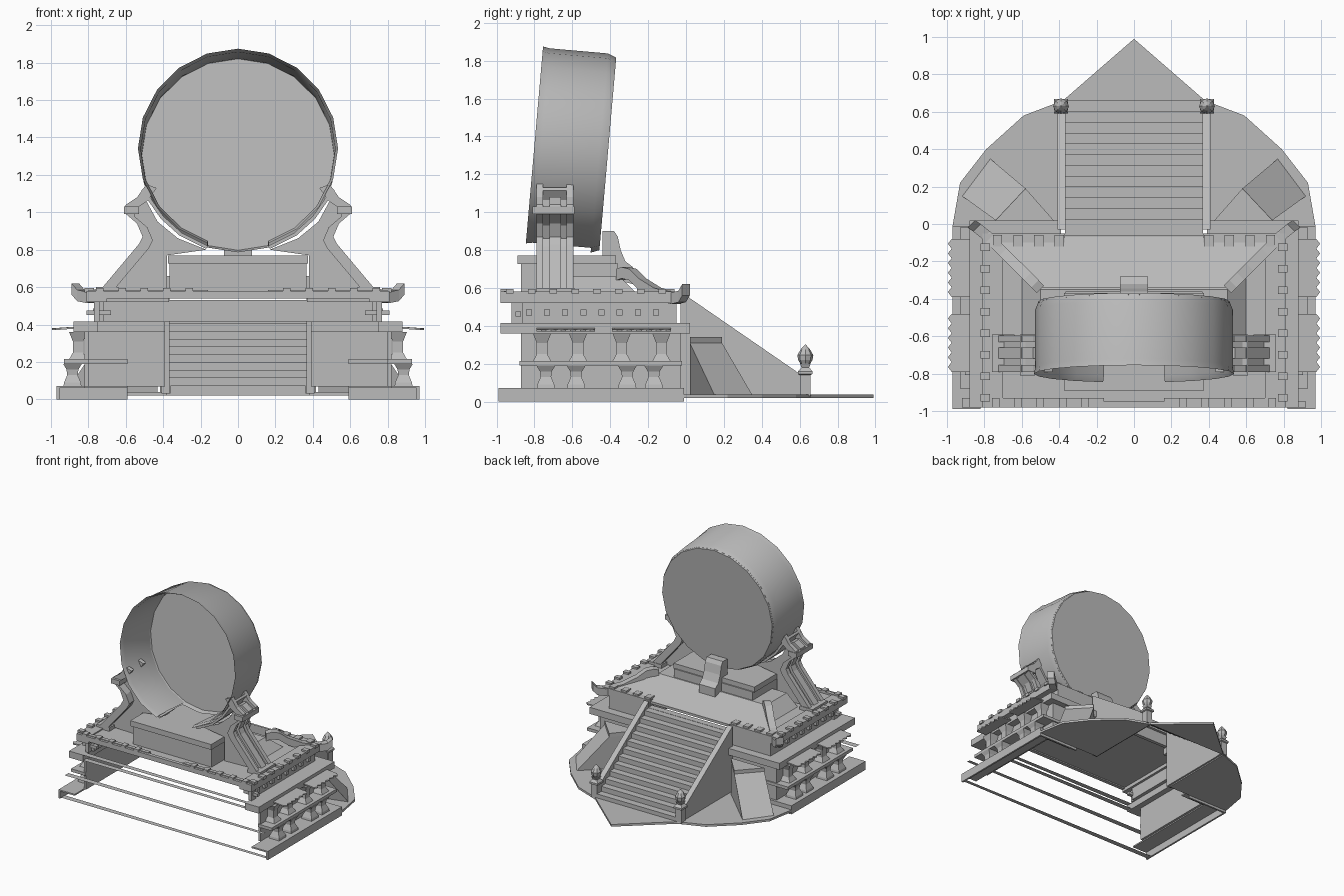
import bpy, bmesh, math
from mathutils import Matrix, Vector

if "Cube" in bpy.data.objects:
    bpy.data.objects.remove(bpy.data.objects["Cube"])

stone = bpy.data.materials.new("plain_grey")
stone.use_nodes = True
GREY = (0.5, 0.5, 0.5, 1)
stone.diffuse_color = GREY
stone.node_tree.nodes["Principled BSDF"].inputs["Base Color"].default_value = GREY
SIDES = (("right", -1), ("left", 1))


def mesh(name, verts, faces):
    bm = bmesh.new()
    vs = [bm.verts.new(v) for v in verts]
    for f in faces:
        bm.faces.new([vs[i] for i in f])
    bmesh.ops.recalc_face_normals(bm, faces=bm.faces)
    me = bpy.data.meshes.new(name)
    bm.to_mesh(me)
    bm.free()
    me.materials.append(stone)
    ob = bpy.data.objects.new(name, me)
    bpy.context.collection.objects.link(ob)
    return ob


def loft(name, rings):
    n = len(rings[0])
    verts = [v for r in rings for v in r]
    faces = [(k * n + i, k * n + (i + 1) % n, (k + 1) * n + (i + 1) % n, (k + 1) * n + i)
             for k in range(len(rings) - 1) for i in range(n)]
    faces += [tuple(range(n)), tuple(range(len(verts) - n, len(verts)))]
    return mesh(name, verts, faces)


def prism(name, profile, a, b, axis="x"):
    """Extrude a 2D profile along an axis."""
    put = {"x": lambda p, t: (t, p[0], p[1]), "y": lambda p, t: (p[0], t, p[1]),
           "z": lambda p, t: (p[0], p[1], t)}[axis]
    return loft(name, [[put(p, t) for p in profile] for t in (a, b)])


def box(name, x0, x1, y0, y1, z0, z1):
    return prism(name, [(x0, y0), (x1, y0), (x1, y1), (x0, y1)], z0, z1, "z")


def square_rings(x, y, steps):
    return [[(x + sx * h, y + sy * h, z) for sx, sy in ((-1, -1), (1, -1), (1, 1), (-1, 1))]
            for h, z in steps]


def tier(name, x_in, x_out, y0, y1, z0, z1, gap, depth):
    """Side strips and a stair-side strip, open at the front."""
    for side, s in SIDES:
        box(f"{name}_{side}", s * x_in, s * x_out, y0, y1, z0, z1)
        box(f"{name}_{side}_return", s * gap, s * x_in, y1 - depth, y1, z0, z1)


# Platform tiers
tier("base_skirt", 0.955, 0.97, -0.99, -0.01, 0, 0.06, 0.59, 0.015)
tier("base_top", 0.82, 0.97, -0.99, -0.01, 0.06, 0.072, 0.59, 0.1)
tier("lower_wall", 0.80, 0.82, -0.87, -0.03, 0.07, 0.36, 0.39, 0.02)
tier("shelf", 0.80, 0.93, -0.88, -0.02, 0.19, 0.215, 0.59, 0.08)
tier("floor_slab", 0.75, 0.88, -0.98, 0.02, 0.36, 0.415, 0.39, 0.12)
tier("upper_wall", 0.72, 0.75, -0.88, -0.05, 0.415, 0.52, 0.0, 0.03)
tier("cornice", 0.70, 0.81, -0.98, -0.05, 0.52, 0.58, 0.37, 0.1)
box("terrace", -0.72, 0.72, -0.96, -0.06, 0.55, 0.57)
box("stair_landing", -0.37, 0.37, -0.08, -0.028, 0.515, 0.53)
box("front_beam", -0.8, 0.8, -0.98, -0.95, 0.54, 0.58)
for i, (z, w) in enumerate(((0.005, 0.97), (0.2, 0.92), (0.37, 0.88), (0.415, 0.88))):
    mesh(f"front_sill_{i}", [(-w, -0.98, z), (w, -0.98, z), (w, -0.95, z), (-w, -0.93, z)], [(0, 1, 2, 3)])

for side, s in SIDES:
    # Balusters between the tiers
    for i, y in enumerate((-0.74, -0.58, -0.31, -0.17)):
        loft(f"lower_baluster_{side}_{i}", square_rings(
            s * 0.885, y, [(0.048, 0.07), (0.045, 0.09), (0.028, 0.13), (0.032, 0.16), (0.05, 0.19)]))
    for i, y in enumerate((-0.76, -0.57, -0.34, -0.13)):
        loft(f"upper_baluster_{side}_{i}", square_rings(
            s * 0.855, y, [(0.05, 0.21), (0.028, 0.25), (0.028, 0.31), (0.048, 0.36)]))
    # Scalloped awnings
    for i, y0 in enumerate((-0.79, -0.39)):
        edge = [(s * (0.995 if k % 2 else 0.975), y0 + 0.31 * k / 12) for k in range(13)]
        top = [(x, y, 0.38) for x, y in edge] + [(s * 0.85, y0 + 0.31, 0.39), (s * 0.85, y0, 0.39)]
        loft(f"awning_{side}_{i}", [top, [(x, y, z - 0.01) for x, y, z in top]])
    # Small blocks on the upper wall and on the cornice
    for i in range(8):
        y = -0.83 + 0.096 * i
        box(f"wall_block_{side}_{i}", s * 0.74, s * 0.775, y - 0.016, y + 0.016, 0.455, 0.485)
    for i in range(8):
        y = -0.93 + 0.115 * i
        box(f"rail_block_{side}_{i}", s * 0.77, s * 0.82, y - 0.02, y + 0.02, 0.57, 0.595)
    for i in range(5):
        x = s * (0.26 + 0.12 * i)
        box(f"front_block_{side}_{i}", x - 0.02, x + 0.02, -0.98, -0.93, 0.57, 0.595)
    for i in range(4):
        x = s * (0.4 + 0.11 * i)
        box(f"stair_side_block_{side}_{i}", x - 0.025, x + 0.025, -0.12, -0.06, 0.57, 0.595)
    box(f"front_rail_{side}", s * 0.16, s * 0.8, -0.96, -0.93, 0.56, 0.585)
    box(f"beam_end_{side}", s * 0.68, s * 0.81, -0.9, -0.87, 0.45, 0.475)
    box(f"corner_post_{side}", s * 0.74, s * 0.77, -0.92, -0.86, 0.415, 0.53)

    # Diagonal hip beams sweeping down to upturned corners
    path = [(0.50, -0.35, 0.70), (0.53, -0.32, 0.71), (0.57, -0.28, 0.70), (0.62, -0.23, 0.65),
            (0.70, -0.15, 0.60), (0.79, -0.06, 0.575), (0.84, -0.02, 0.585), (0.87, 0.0, 0.62)]
    d = 0.02
    loft(f"hip_beam_{side}", [[(s * (x - d), y + d, z), (s * (x + d), y - d, z),
                               (s * (x + d), y - d, z - 0.06), (s * (x - d), y + d, z - 0.06)]
                              for x, y, z in path])

    # Drum cradle: a grooved bracket with a solid web and a liner inside the drum
    outer = [(0.8, 0.57), (0.74, 0.58), (0.53, 0.83), (0.51, 0.87), (0.54, 0.94), (0.61, 1.0),
             (0.6, 1.04), (0.54, 1.08), (0.49, 1.15)]
    inner = [(0.47, 1.15), (0.49, 1.06), (0.43, 0.95), (0.32, 0.86), (0.17, 0.8), (0.38, 0.77), (0.38, 0.57)]
    prism(f"cradle_web_{side}", [(s * x, z) for x, z in outer[1:-1] + inner[1:]], -0.72, -0.66, "y")
    liner = [(0.505, 1.13), (0.4, 0.98), (0.3, 0.89), (0.16, 0.82)]
    prism(f"cradle_liner_{side}", [(s * x, z) for x, z in liner + [(x + 0.012, z - 0.015) for x, z in liner[::-1]]],
          -0.79, -0.6, "y")
    strip = outer[1:] + [(x - 0.055, z - 0.02) for x, z in outer[:0:-1]]
    for i, y in enumerate((-0.79, -0.63)):
        prism(f"cradle_flange_{side}_{i}", [(s * x, z) for x, z in strip], y, y + 0.035, "y")
    core = [(x - 0.02, z - 0.01) for x, z in outer[1:-1]] + [(x - 0.05, z - 0.02) for x, z in outer[-2:0:-1]]
    prism(f"cradle_core_{side}", [(s * x, z) for x, z in core], -0.78, -0.6, "y")
    box(f"cradle_cap_{side}", s * 0.53, s * 0.61, -0.81, -0.59, 0.99, 1.03)
    box(f"cradle_foot_{side}", s * 0.64, s * 0.76, -0.79, -0.59, 0.56, 0.6)

# Raised plinth and sloping terrace under the drum
plinth = [(0.6, -0.62, -0.26, 0.57), (0.5, -0.62, -0.35, 0.66)]
loft("plinth", [[(-w, a, z), (w, a, z), (w, b, z), (-w, b, z)] for w, a, b, z in plinth])
mesh("terrace_slope", [(-0.78, -0.07, 0.57), (0.78, -0.07, 0.57), (0.5, -0.34, 0.66), (-0.5, -0.34, 0.66)],
     [(0, 1, 2, 3)])
box("bench_body", -0.365, 0.365, -0.87, -0.36, 0.57, 0.73)
box("bench_top", -0.375, 0.375, -0.89, -0.37, 0.725, 0.77)
prism("centre_scroll", [(-0.44, 0.66), (-0.44, 0.9), (-0.38, 0.9), (-0.36, 0.87), (-0.345, 0.8),
                        (-0.32, 0.74), (-0.28, 0.71), (-0.28, 0.62)], -0.075, 0.075)

# Drum: thin shell, open at the front, closed at the stair side, with a slot at the bottom
N = 20
tilt = Matrix.Translation((0, -0.607, 1.325)) @ Matrix.Rotation(math.radians(-5), 4, "X")


def ring(r, y):
    return [tilt @ Vector((r * math.sin(math.tau * i / N), y, r * math.cos(math.tau * i / N))) for i in range(N)]


shell = [ring(r, y) for r, y in ((0.515, 0.17), (0.52, -0.16), (0.535, -0.195),
                                 (0.528, -0.16), (0.528, 0.15), (0.51, 0.195))]
slot = (N // 2 - 1, N // 2)
drum_faces = [(k * N + i, k * N + (i + 1) % N, (k + 1) * N + (i + 1) % N, (k + 1) * N + i)
              for k in range(5) for i in range(N) if not (i in slot and k < 4)]
drum_faces += [tuple(range(5 * N, 6 * N))]
drum = mesh("drum", [v for r in shell for v in r], drum_faces)
mesh("drum_inner_face", ring(0.515, 0.185), [tuple(range(N))])

# Stairs with sloping side walls and finial posts
STEPS, RUN, RISE = 12, 0.0575, 0.0415
stair = [(0.66, 0.03)]
for i in range(STEPS):
    z = 0.03 + RISE * (i + 1)
    stair += [(0.66 - RUN * i, z), (0.66 - RUN * (i + 1), z)]
count = len(stair)
mesh("stairs", [(x, y, z) for x in (-0.37, 0.37) for y, z in stair],
     [(i, i + 1, count + i + 1, count + i) for i in range(count - 1)])
half = [(0.97, -0.01), (0.93, 0.22), (0.79, 0.4), (0.59, 0.58), (0.38, 0.66)]
for side, s in SIDES:
    prism(f"stair_wall_{side}", [(-0.03, 0.03), (-0.03, 0.58), (0.0, 0.56), (0.61, 0.14), (0.66, 0.03)],
          s * 0.365, s * 0.41)
    loft(f"finial_post_{side}", square_rings(
        s * 0.39, 0.63, [(0.028, 0.03), (0.028, 0.14), (0.038, 0.145), (0.038, 0.16), (0.02, 0.18), (0.028, 0.2)]))
    bulb = [[(s * 0.39 + r * math.cos(math.tau * i / 8), 0.63 + r * math.sin(math.tau * i / 8), z)
             for i in range(8)]
            for r, z in ((0.02, 0.19), (0.038, 0.22), (0.042, 0.245), (0.025, 0.275), (0.003, 0.3))]
    loft(f"finial_bulb_{side}", bulb)
    # Buttress with an outward slope
    top = [(0.43, 0.02), (0.74, 0.02), (0.58, 0.19)]
    foot = [(0.43, 0.02), (0.92, 0.15), (0.77, 0.35)]
    loft(f"buttress_{side}", [[(s * x, y, z) for x, y in pts] for pts, z in
                              ((foot, 0.035), (top, 0.31), (top, 0.34))])
    # Ground plate beside the stairs
    prism(f"ground_plate_{side}", [(s * x, y) for x, y in half + [(0.38, -0.01)]], 0.02, 0.038, "z")
prism("ground_plate_tip", [(0.38, 0.66), (0, 0.99), (-0.38, 0.66)], 0.02, 0.038, "z")

bpy.ops.object.select_all(action="DESELECT")
bpy.context.view_layer.objects.active = drum
drum.select_set(True)
bpy.ops.object.shade_smooth_by_angle(angle=math.radians(25))
